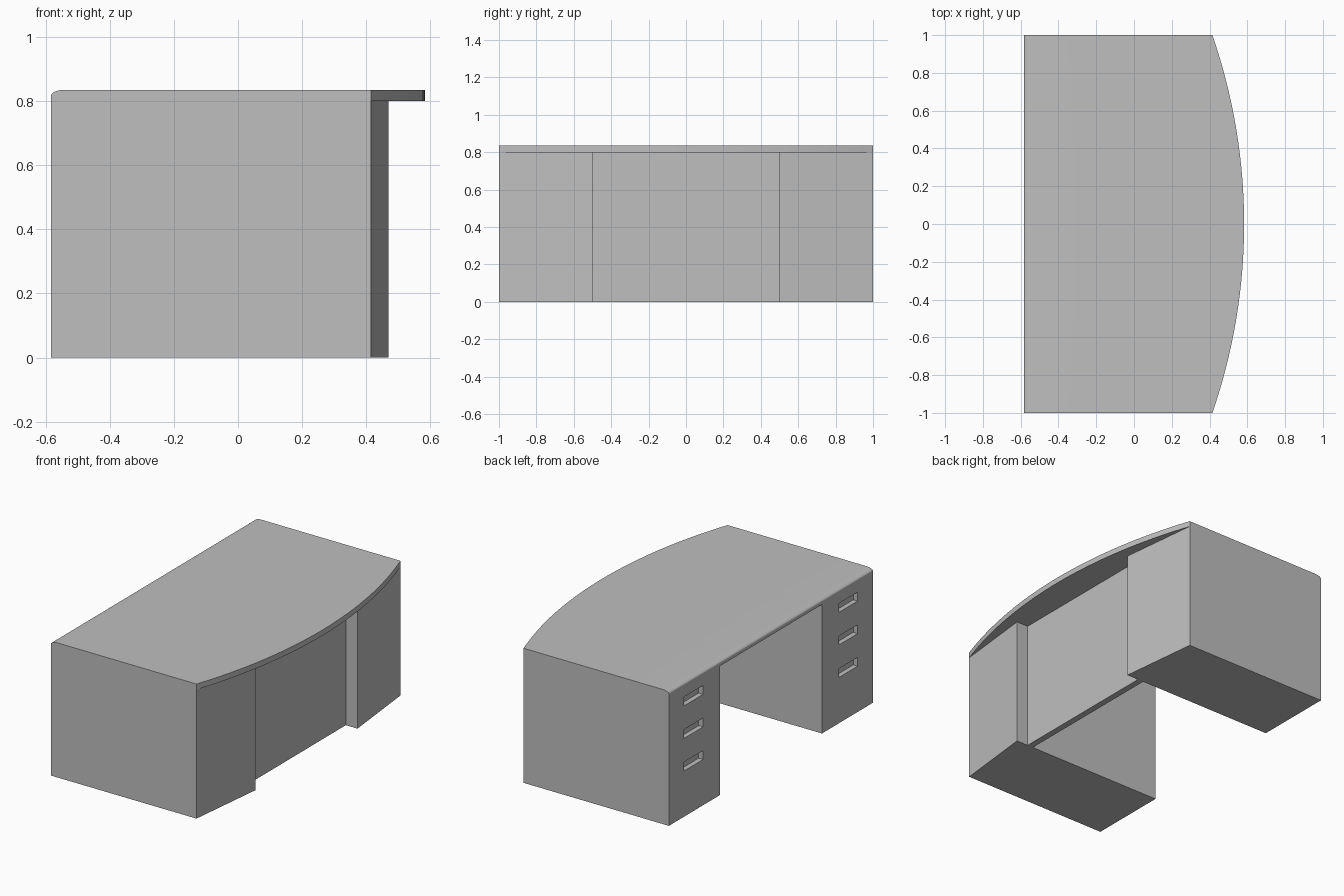
import bpy, bmesh, math
from mathutils import Matrix, Vector

cube = bpy.data.objects.get("Cube")
if cube:
    bpy.data.objects.remove(cube, do_unlink=True)

BACK, BOW, CORNER = -0.583, 0.583, 0.415   # drawer side, bow apex, bow ends (x)
UNDER, TOP = 0.80, 0.835                   # desktop underside and surface (z)

grey = bpy.data.materials.new("desk grey")
grey.use_nodes = True
colour = (0.52, 0.52, 0.52, 1)
grey.diffuse_color = colour
grey.node_tree.nodes["Principled BSDF"].inputs["Base Color"].default_value = colour


def finish(name, bm):
    bmesh.ops.recalc_face_normals(bm, faces=bm.faces)
    mesh = bpy.data.meshes.new(name)
    bm.to_mesh(mesh)
    bm.free()
    mesh.materials.append(grey)
    obj = bpy.data.objects.new(name, mesh)
    bpy.context.collection.objects.link(obj)
    return obj


def activate(obj):
    bpy.ops.object.select_all(action='DESELECT')
    obj.select_set(True)
    bpy.context.view_layer.objects.active = obj


def add_box(bm, lo, hi):
    lo, hi = Vector(lo), Vector(hi)
    matrix = Matrix.Translation((lo + hi) / 2) @ Matrix.Diagonal((*(hi - lo), 1))
    bmesh.ops.create_cube(bm, size=1, matrix=matrix)


def prism(name, plan, z0, z1):
    bm = bmesh.new()
    face = bm.faces.new([bm.verts.new((x, y, z0)) for x, y in plan])
    up = bmesh.ops.extrude_face_region(bm, geom=[face])["geom"]
    verts = [g for g in up if isinstance(g, bmesh.types.BMVert)]
    bmesh.ops.translate(bm, verts=verts, vec=(0, 0, z1 - z0))
    return finish(name, bm)


# Desktop: section with a rounded rear edge, lofted along the bowed front
def desktop(steps=32):
    sag = BOW - CORNER
    radius = (1 + sag * sag) / (2 * sag)
    half = math.asin(1 / radius)
    rear = [(BACK, UNDER)]
    for i in range(9):
        a = math.pi / 2 * i / 8
        rear.append((BACK + 0.042 * (1 - math.cos(a)), TOP - 0.018 * (1 - math.sin(a))))
    bm = bmesh.new()
    rings = []
    for i in range(steps + 1):
        a = half * (2 * i / steps - 1)
        y = radius * math.sin(a)
        front = BOW - radius * (1 - math.cos(a))
        section = rear + [(front, TOP), (front, UNDER)]
        rings.append([bm.verts.new((x, y, z)) for x, z in section])
    for r0, r1 in zip(rings, rings[1:]):
        for j in range(len(r0)):
            k = (j + 1) % len(r0)
            bm.faces.new((r0[j], r0[k], r1[k], r1[j]))
    bm.faces.new(rings[0])
    bm.faces.new(rings[-1])
    bmesh.ops.dissolve_limit(bm, angle_limit=0.001, verts=bm.verts, edges=bm.edges)
    obj = finish("desktop", bm)
    activate(obj)
    bpy.ops.object.shade_smooth_by_angle(angle=math.radians(25))


desktop()

# Drawer pedestals with three recessed grips each
for side, label in ((-1, "right"), (1, "left")):
    plan = [(BACK, side), (CORNER, side), (0.47, side * 0.5), (BACK, side * 0.5)]
    pedestal = prism(label + "_pedestal", plan, 0, UNDER)
    bm = bmesh.new()
    ya, yb = sorted((side * 0.665, side * 0.85))
    for z in (0.284, 0.486, 0.688):
        add_box(bm, (BACK - 0.05, ya, z), (BACK + 0.03, yb, z + 0.055))
    cutter = finish(label + "_grip_cutter", bm)
    cutter.hide_render = True
    mod = pedestal.modifiers.new("grips", 'BOOLEAN')
    mod.operation, mod.solver, mod.object = 'DIFFERENCE', 'EXACT', cutter
    activate(pedestal)
    bpy.ops.object.modifier_apply(modifier=mod.name)
    bpy.data.objects.remove(cutter, do_unlink=True)

# Modesty panel set back between the pedestals
prism("modesty_panel", [(0.35, -0.5), (0.39, -0.5), (0.39, 0.5), (0.35, 0.5)], 0, UNDER)
